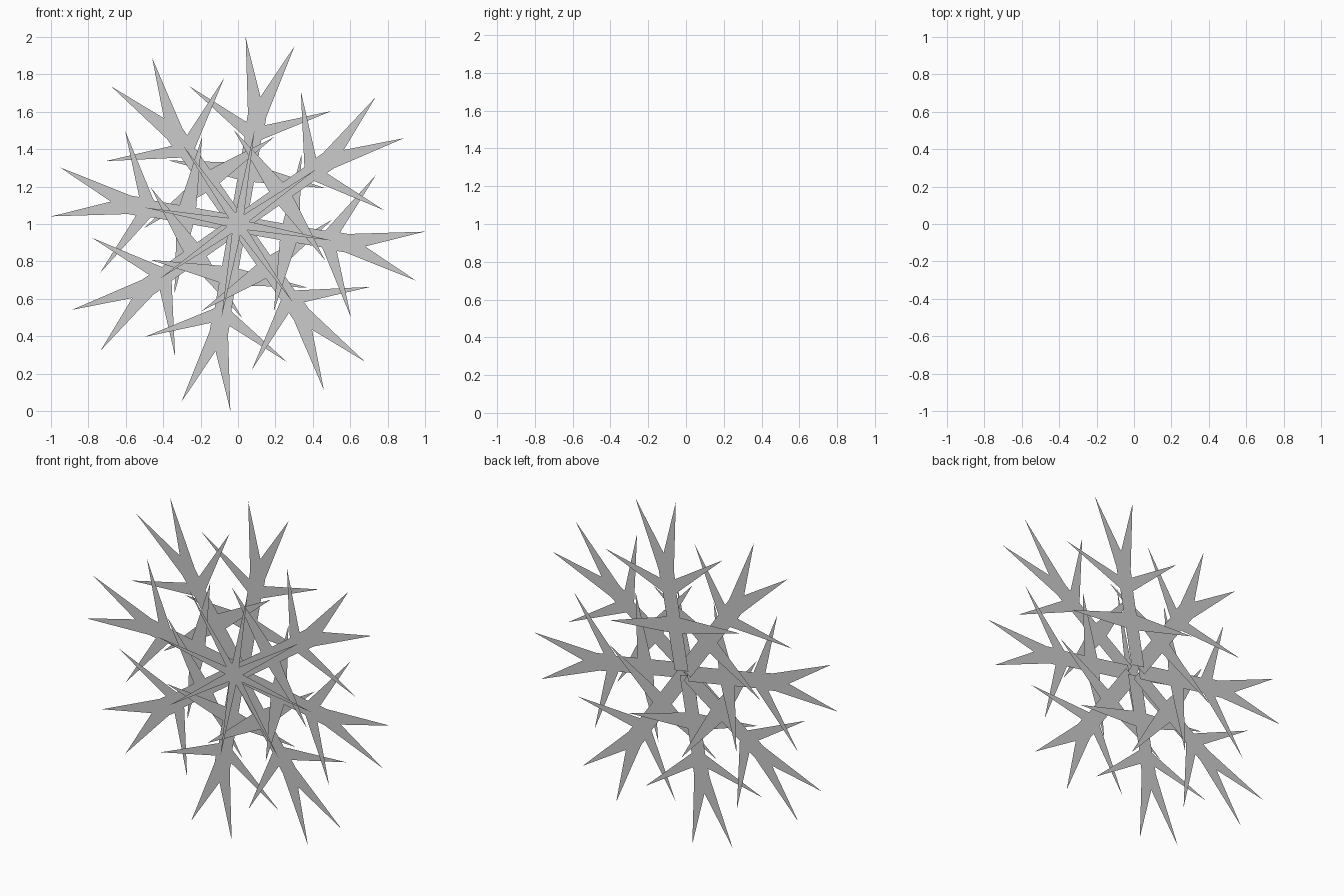
import bpy, bmesh
from math import radians, sin, cos

if "Cube" in bpy.data.objects:
    bpy.data.objects.remove(bpy.data.objects["Cube"])

STEP = 0.009  # depth between neighbouring layers


def add_object(name, points):
    """Make one flat face from (x, y, z) points."""
    bm = bmesh.new()
    bm.faces.new([bm.verts.new(p) for p in points])
    me = bpy.data.meshes.new(name)
    bm.to_mesh(me)
    bm.free()
    ob = bpy.data.objects.new(name, me)
    bpy.context.collection.objects.link(ob)


def mirrored(half):
    """Close a half outline by mirroring it across the arm axis."""
    return half + [(u, -v) for u, v in reversed(half) if v > 0]


# Arm outline (along, across): stem, inner barbs, outer barbs, forked tip
arm = mirrored([
    (0.02, 0.0), (0.02, 0.045), (0.235, 0.045), (0.27, 0.425), (0.325, 0.045),
    (0.465, 0.045), (0.682, 0.388), (0.545, 0.05),
    (0.59, 0.05), (0.99, 0.133), (0.69, 0.0)])

# Eight arms, each one layer behind the last, going clockwise
for i in range(8):
    a = radians(35 - 45 * i)
    y = (i - 3) * STEP
    add_object(f"arm_{i + 1}", [(u * cos(a) + v * sin(a), y, 1 + u * sin(a) - v * cos(a))
                                for u, v in arm])

# Slim eight-pointed star lying on the front
star = []
for i in range(16):
    r, a = (0.51, 0.06)[i % 2], radians(80 + 22.5 * i)
    star.append((r * cos(a), -4 * STEP, 1 + r * sin(a)))
add_object("front_star", star)
